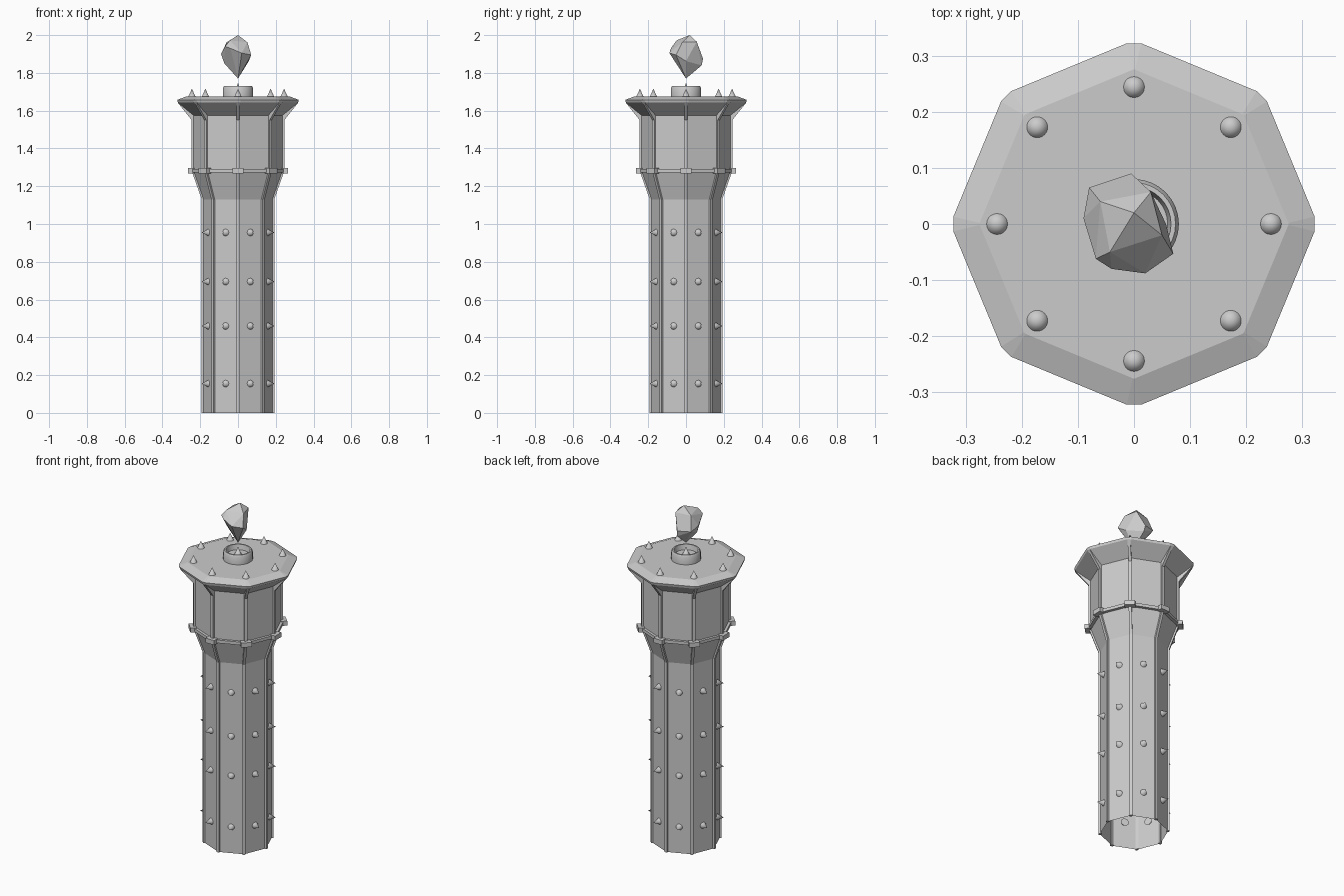
import bpy, bmesh, math
from mathutils import Vector, Matrix

if "Cube" in bpy.data.objects:
    bpy.data.objects.remove(bpy.data.objects["Cube"])


def make(name, bm, smooth=False):
    bmesh.ops.recalc_face_normals(bm, faces=bm.faces)
    me = bpy.data.meshes.new(name)
    bm.to_mesh(me)
    bm.free()
    ob = bpy.data.objects.new(name, me)
    bpy.context.collection.objects.link(ob)
    if smooth:
        bpy.ops.object.select_all(action='DESELECT')
        ob.select_set(True)
        bpy.context.view_layer.objects.active = ob
        bpy.ops.object.shade_smooth_by_angle(angle=math.radians(50))
    return ob


def turn(i, offset=0.0):
    return Matrix.Rotation(i * math.pi / 4 + offset, 4, 'Z')


def loft(bm, rows, cap=False, closed=False):
    """Octagon rings with narrow chamfered corners; rows are (radius, z, half chamfer)."""
    rings = []
    for r, z, w in rows:
        rings.append([bm.verts.new(turn(i) @ Vector((r, s * w, z)))
                      for i in range(8) for s in (-1, 1)])
    pairs = list(zip(rings, rings[1:]))
    if closed:
        pairs.append((rings[-1], rings[0]))
    for a, b in pairs:
        for j in range(16):
            k = (j + 1) % 16
            bm.faces.new((a[j], a[k], b[k], b[j]))
    if cap:
        bm.faces.new(rings[-1])


def lathe(bm, profile, n=32):
    rings = [[bm.verts.new((r * math.cos(2 * math.pi * j / n), r * math.sin(2 * math.pi * j / n), z))
              for j in range(n)] for r, z in profile]
    for a, b in zip(rings, rings[1:]):
        for j in range(n):
            k = (j + 1) % n
            bm.faces.new((a[j], a[k], b[k], b[j]))
    bm.faces.new(rings[-1])


def cone(bm, mat, radius, height):
    bmesh.ops.create_cone(bm, cap_ends=True, segments=20, radius1=radius, radius2=0.0,
                          depth=height, matrix=mat @ Matrix.Translation((0, 0, height / 2)))


# tower shell, open at the bottom, with flared cornice and roof
bm = bmesh.new()
loft(bm, [(0.183, 0, .005), (0.183, 1.13, .005), (0.236, 1.28, .005), (0.236, 1.575, .005),
          (0.318, 1.643, .013), (0.322, 1.657, .013), (0.275, 1.675, .002)], cap=True)
make("tower_shell", bm)

# corner ribs following the tower outline
bm = bmesh.new()
outline = [(0.192, 0), (0.192, 1.13), (0.245, 1.28), (0.245, 1.55), (0.317, 1.64),
           (0.30, 1.64), (0.23, 1.58), (0.23, 1.28), (0.176, 1.13), (0.176, 0)]
half = len(outline) // 2
for i in range(8):
    L, R = [[bm.verts.new(turn(i) @ Vector((r, s * 0.008, z))) for r, z in outline] for s in (-1, 1)]
    n = len(outline)
    for j in range(n):
        k = (j + 1) % n
        bm.faces.new((L[j], L[k], R[k], R[j]))
    for side in (L, R):
        for j in range(half - 1):
            bm.faces.new((side[j], side[j + 1], side[n - 2 - j], side[n - 1 - j]))
make("corner_ribs", bm)

# belt moulding
bm = bmesh.new()
loft(bm, [(0.23, 1.273, .005), (0.252, 1.273, .005), (0.252, 1.291, .005), (0.23, 1.291, .005)], closed=True)
make("belt_ring", bm)

# belt corner blocks
bm = bmesh.new()
for i in range(8):
    bmesh.ops.create_cube(bm, size=1, matrix=turn(i) @ Matrix.Translation((0.248, 0, 1.282))
                          @ Matrix.Diagonal((0.034, 0.058, 0.027, 1)))
make("belt_blocks", bm)

# wall studs
bm = bmesh.new()
for z in (0.155, 0.46, 0.695, 0.955):
    for i in range(8):
        cone(bm, turn(i, math.pi / 8) @ Matrix.Translation((0.163, 0, z))
             @ Matrix.Rotation(math.pi / 2, 4, 'Y'), 0.022, 0.046)
make("wall_spikes", bm, True)

# roof spikes
bm = bmesh.new()
for i in range(8):
    cone(bm, turn(i) @ Matrix.Translation((0.244, 0, 1.67)), 0.021, 0.046)
make("roof_spikes", bm, True)

# crystal holder cup and its spike
bm = bmesh.new()
lathe(bm, [(0.08, 1.67), (0.08, 1.72), (0.074, 1.73), (0.066, 1.73), (0.06, 1.70)])
make("crystal_cup", bm, True)
bm = bmesh.new()
cone(bm, Matrix.Translation((0, 0, 1.695)), 0.021, 0.052)
make("cup_spike", bm, True)

# floating faceted crystal
points = [(0, 0, 1.77), (-.005, .09, 1.875), (-.08, .065, 1.88), (-.09, .01, 1.9),
          (-.068, -.062, 1.94), (-.04, -.08, 1.93), (.02, -.088, 1.905), (.07, -.053, 1.895),
          (.057, 0, 1.862), (.03, .057, 1.965), (-.043, -.05, 1.972), (0, .02, 2.0),
          (.05, -.02, 1.962), (0, .083, 1.84), (-.06, .04, 1.962), (-.072, 0, 1.85)]
bm = bmesh.new()
for p in points:
    bm.verts.new(p)
res = bmesh.ops.convex_hull(bm, input=bm.verts)
bmesh.ops.delete(bm, geom=[v for v in bm.verts if not v.link_faces], context='VERTS')
bmesh.ops.dissolve_limit(bm, angle_limit=math.radians(8), verts=bm.verts, edges=bm.edges)
make("crystal", bm)
